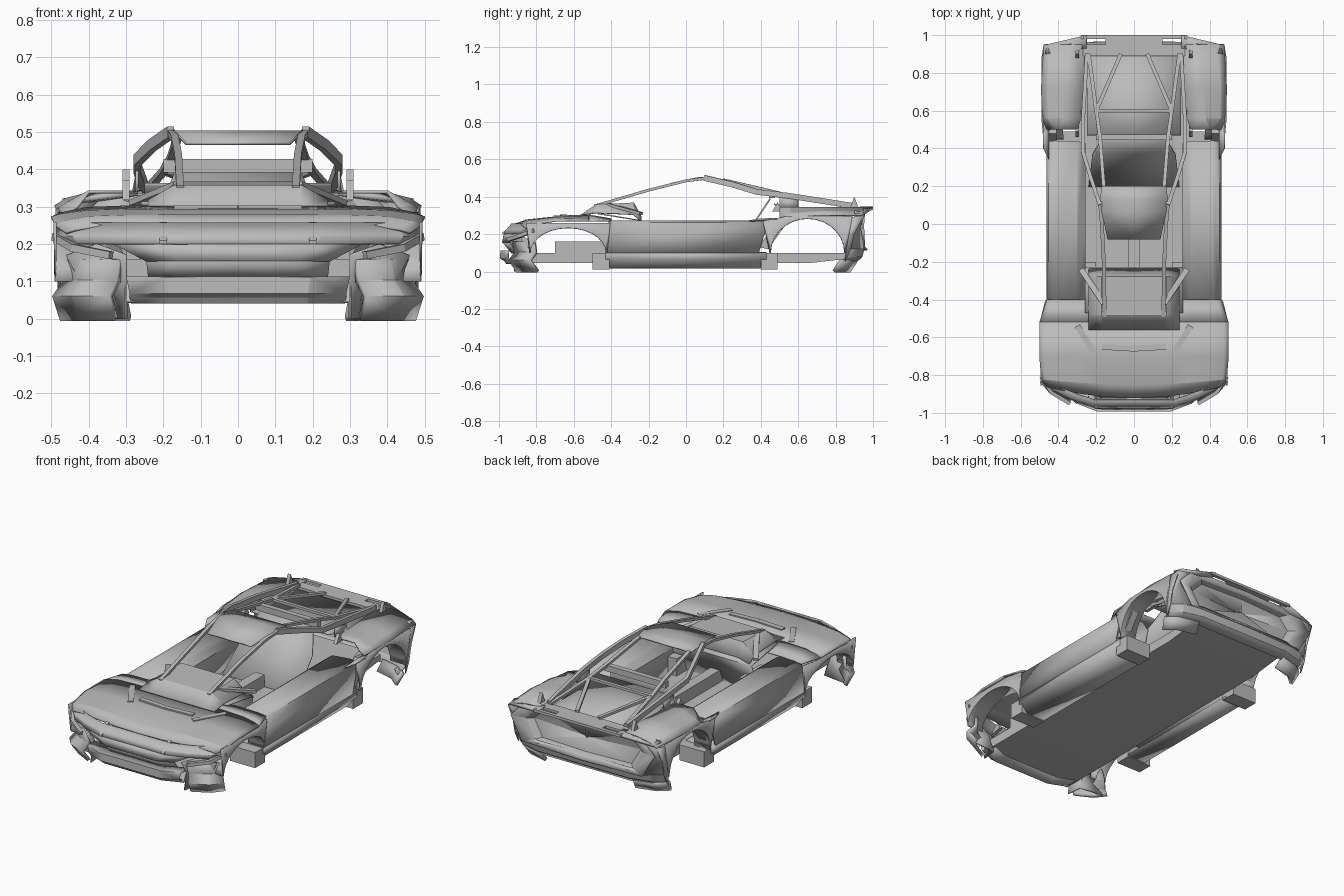
import bpy, bmesh, math
from mathutils import Vector

default_cube = bpy.data.objects.get("Cube")
if default_cube:
    bpy.data.objects.remove(default_cube, do_unlink=True)

# Shared heights, widths and stations along the car
FLOOR, BELT, DECK, ROOF = .1, .27, .34, .5
SIDE, TUNNEL, COCKPIT, SPINE = .46, .03, .26, .17
NOSE, COWL, TAIL = -.98, -.5, .95
FRONT_AXLE, REAR_AXLE = -.63, .65
SHEET = .008

paint = bpy.data.materials.new("light grey")
paint.use_nodes = True
paint.diffuse_color = (.5, .5, .5, 1)
paint.node_tree.nodes["Principled BSDF"].inputs["Base Color"].default_value = paint.diffuse_color
parts = []


def finish(name, mesh_builder, mirrored=False, thickness=None):
    """Turn a bmesh into a named object, optionally mirrored and thickened."""
    bmesh.ops.recalc_face_normals(mesh_builder, faces=mesh_builder.faces)
    mesh = bpy.data.meshes.new(name)
    mesh_builder.to_mesh(mesh)
    mesh_builder.free()
    mesh.materials.append(paint)
    obj = bpy.data.objects.new(name, mesh)
    bpy.context.collection.objects.link(obj)
    if mirrored:
        mirror = obj.modifiers.new("Mirror", "MIRROR")
        mirror.merge_threshold = SHEET / 10
    if thickness:
        solid = obj.modifiers.new("Solidify", "SOLIDIFY")
        solid.thickness = thickness
        solid.offset = 0
    parts.append(obj)


def loft(name, rows, thickness=SHEET):
    """Skin a grid of points row by row and mirror it across the car."""
    builder = bmesh.new()
    grid = [[builder.verts.new(point) for point in row] for row in rows]
    for lower, upper in zip(grid, grid[1:]):
        for a, b, c, d in zip(lower, lower[1:], upper[1:], upper):
            builder.faces.new((a, b, c, d))
    finish(name, builder, True, thickness)


def skin_rings(name, rings, mirrored):
    """Close a tube of matching rings with caps at both ends."""
    builder = bmesh.new()
    loops = [[builder.verts.new(point) for point in ring] for ring in rings]
    for near, far in zip(loops, loops[1:]):
        for a, b, c, d in zip(near, near[1:] + near[:1], far[1:] + far[:1], far):
            builder.faces.new((a, b, c, d))
    builder.faces.new(loops[0])
    builder.faces.new(loops[-1])
    finish(name, builder, mirrored)


def prism(name, profile, left, right, mirrored=True):
    """Extrude a side profile of (y, z) points across the car."""
    skin_rings(name, [[(x, y, z) for y, z in profile] for x in (left, right)], mirrored)


def box(name, left, right, front, back, bottom, top, mirrored=True):
    profile = [(front, bottom), (back, bottom), (back, top), (front, top)]
    prism(name, profile, left, right, mirrored)


def beam(name, path, width=.02, height=.015):
    """Rectangular bar swept along a path."""
    points = [Vector(point) for point in path]
    rings = []
    for i, point in enumerate(points):
        along = (points[min(i + 1, len(points) - 1)] - points[max(i - 1, 0)]).normalized()
        side = along.cross(Vector((0, 0, 1))).normalized() * width / 2
        rise = side.cross(along).normalized() * height / 2
        rings.append([point + side + rise, point + side - rise,
                      point - side - rise, point - side + rise])
    skin_rings(name, rings, True)


def wrap(name, plan, profile, thickness=SHEET):
    """Wrap a profile of (height, setback, narrowing) around a plan of (x, y) points."""
    loft(name, [[(x * narrowing, y + setback, height) for x, y in plan]
                for height, setback, narrowing in profile], thickness)


def crown(y, width, middle, edge, bow=0):
    """Cross-section of the bonnet, falling ever faster towards the wing edge."""
    fractions = [math.sin(math.pi / 2 * step / 5) for step in range(6)]
    return [(width * f, y + bow * f * f, middle + (edge - middle) * f ** 9)
            for f in fractions]


def wheel_arch(name, axle, radius, rise, margin, edge, steps=14):
    """Side panel above a wheel opening, with a lip turned inward as a liner."""
    rows = []
    for step in range(steps + 1):
        angle = math.pi * step / steps
        reach, height = -math.cos(angle), FLOOR + rise * math.sin(angle)
        outer = axle + (radius + margin) * reach
        x, top = edge(outer)
        y = axle + radius * reach
        rows.append([(x, outer, top), (x, y, height), (x - FLOOR, y, height)])
    loft(name, rows)


# Floor pan, with the tail kicked up as a diffuser
prism("floor_pan", [(-.93, .045), (.66, .045), (.88, .07), (.88, FLOOR), (-.9, FLOOR)],
      -.3, .3, False)
for name, start in (("front_outrigger", COWL), ("rear_outrigger", .4)):
    box(name, .3, SIDE, start, start + .09, .01, FLOOR)
box("front_tub", .24, .3, -.7, -.4, FLOOR, .16)

# Sills and doors
sill = [(.3, .02), (.42, .02), (SIDE, .07), (SIDE, FLOOR), (.3, FLOOR)]
loft("sill", [[(x, y, z) for x, z in sill] for y in (-.43, .43)])
door = [(SIDE, FLOOR), (SIDE, .2), (.45, .26), (.42, BELT), (.3, .26), (COCKPIT, .23), (COCKPIT, FLOOR)]
loft("door", [[(x, y + rake * (z - FLOOR), z) for x, z in door]
              for y, rake in ((-.43, .1), (0, 0), (.39, .3))])
prism("side_intake", [(.39, .13), (.44, .12), (.54, .26), (.48, BELT)], .41, .45)

# Bonnet and front wings
shoulder = crown(-.52, .5, .3, BELT)
loft("bonnet", [crown(-.92, SIDE, .25, .23, .06), crown(-.85, .49, .275, .25, .03),
                crown(-.7, .5, .29, BELT), shoulder])
loft("wing_shoulder", [shoulder[1:], crown(-.4, SIDE, .28, BELT)[1:]])
wheel_arch("front_wheel_arch", FRONT_AXLE, .205, .135, .02,
           lambda y: (.49 - max(0, y - COWL) / 4, .26))
beam("bonnet_vent", [(SPINE, -.65, .3), (0, -.66, .3)], .03, SHEET)
beam("bonnet_blade", [(.2, -.7, .295), (.3, -.54, .3)], .03, SHEET)

# Nose mask, grille, splitter and corner pods
nose = [(0, NOSE), (.22, NOSE), (.34, -.94), (.44, -.89), (.49, -.83)]
wrap("nose_mask", nose, [(.255, .05, .98), (.22, .02, 1), (.2, .01, .97)])
wrap("lower_mask", nose[:3], [(.2, .01, .97), (.155, 0, .72)])
wrap("grille", nose[:3], [(.16, 0, .72), (FLOOR, .05, .7)])
wrap("splitter", nose[:3], [(.11, .06, .88), (.11, -.01, .88), (.07, -.01, .85),
                            (.06, .01, .85), (.045, .02, .84), (.045, FLOOR, .84)])
wrap("corner_pod", nose[2:], [(.16, .02, .92), (FLOOR, .03, .94), (.06, 0, 1), (0, .04, .96)], .02)
loft("corner_duct", [[(.3, -.95, SPINE), (.38, -.89, .2), (SIDE, -.85, SPINE)],
                     [(.3, -.9, .09), (.34, -.84, FLOOR), (.4, -.83, .06)],
                     [(.3, -.92, 0), (.31, -.83, 0), (SIDE, -.81, 0)]])
prism("nose_fin", [(-.91, .26), (NOSE, .21), (NOSE, .2), (-.9, .22)], .19, .21)
beam("lamp_blade", [(.34, -.95, SPINE), (.44, -.89, .19), (.49, -.81, .22)], .02, .02)

# Cowl, dashboard and cockpit furniture
loft("cowl", [[(0, y, z), (SPINE, y, z), (SPINE + .07, y, z - drop)] for y, z, drop in
              ((-.56, .3, 0), (-.48, .355, .04), (-.28, .365, .06), (-.24, .29, .02))])
loft("dashboard", [[(x, y, z) for x in (0, COCKPIT)]
                   for y, z in ((-.47, .31), (-.23, BELT), (-.3, FLOOR))])
box("centre_tunnel", -TUNNEL, TUNNEL, -.3, .2, FLOOR, SPINE, False)
box("footwell_box", .2, .3, -.4, -.2, FLOOR, .2)
beam("cowl_blade", [(.16, -.42, .36), (.28, -.24, .31)], .03)

# Bulkhead and engine cover behind the cockpit
loft("bulkhead", [[(0, y, z), (width, y, z)] for y, z, width in
                  ((.2, FLOOR, .24), (.37, BELT, .22), (.45, .39, SPINE))])
loft("engine_cover", [[(0, y, z), (.25, y, z)] for y, z in ((.47, .36), (.62, .32), (.9, .32))])

# Roof panel and open cabin frame
frame_corner = (.2, .6, .395)
loft("roof_panel", [[(0, y, z), (width, y, z)] for y, z, width in
                    ((-.08, .47, .14), (.06, ROOF, SPINE), (.13, ROOF, .18), (.2, .49, SPINE))])
beam("windscreen_pillar", [(.155, -.49, .35), (.16, -.2, .435), (SPINE, 0, .485), (.18, .12, ROOF)])
beam("roof_rail", [(.18, .1, ROOF), (.23, .25, .465), (BELT, .38, .425), (BELT, .55, .405),
                   (.25, .9, .35)], .02, .03)
beam("rear_window_rail", [(.16, .2, .49), (.18, SIDE, .43), frame_corner])
beam("rear_crossbar", [(.2, SIDE, .41), (0, SIDE, .41)], .03, .035)
beam("deck_crossbar", [frame_corner, (0, .6, .395)])
for name, x in (("deck_brace", .07), ("outer_brace", .24)):
    beam(name, [frame_corner, (x, .9, .35)])
loft("pillar_base", [[(BELT, .5, DECK), (.28, .6, DECK)], [(BELT, .5, .4), (BELT, .6, .39)]])

# Rear wings, scoops and fins
wing = ((.5, .3, SIDE, .28), (.56, .28, .485, .29), (.72, BELT, .49, .3), (TAIL, .25, .475, .3))
loft("rear_wing", [[(inner, y, DECK), (inner + .1, y, DECK), (outer - .03, y, edge + .02),
                    (outer, y, edge)] for y, inner, outer, edge in wing])
loft("wing_scoop", [[(.45, .34, BELT), (.48, .4, .28)], [(.45, .52, .28), (.485, .56, .285)]])
wheel_arch("rear_wheel_arch", REAR_AXLE, .2, .185, .04,
           lambda y: (.485 - max(0, .54 - y) / 10, .298 - max(0, .55 - y) / 5))
for name, y, rise in (("shoulder_fin", .49, .37), ("tail_fin", .9, .4)):
    prism(name, [(y - .03, DECK - .02), (y, rise), (y + .03, DECK - .02)], .29, .31)

# Tail deck with a pair of open slots
for name, width, start, end in (("deck_front", .27, .89, TAIL), ("deck_middle", .15, TAIL, .98),
                                ("deck_lip", .28, .98, 1)):
    box(name, -width, width, start, end, DECK - .01, DECK + .005, False)
loft("deck_corner", [[(.25, .93, DECK), (.47, .9, .315)], [(.25, 1, DECK), (SIDE, TAIL, .31)]], .015)

# Rear fascia: nested outlines step into a recessed panel
outline = [(0, .1), (.34, .1), (.42, .02), (.35, -.1), (0, -.1)]
loft("tail_panel", [[(x * scale, y - x * x / 8, .225 + z * scale) for x, z in outline]
                    for scale, y in ((1.1, .97), (.9, TAIL), (.82, .92), (.02, .915))])
tail = [(0, TAIL), (.3, TAIL), (.42, .92), (.48, .87)]
wrap("rear_bumper", tail, [(.14, -.01, .97), (.12, 0, 1), (.08, -.01, .98), (.045, -.05, .94)])
loft("tail_corner", [[(.37, TAIL, .32), (.475, TAIL, .3)], [(.45, .93, .24), (.48, .89, .24)],
                     [(.38, TAIL, .12), (.48, .87, .12)]])
loft("wing_tail", [[(.475, TAIL, .3), (.485, .88, .29)], [(.48, .9, .2), (.48, .85, .19)],
                   [(.48, .88, .11), (.48, .85, .05)]])
wrap("rear_foot", tail[1:], [(.06, -.04, 1), (0, -.08, .96)], .02)

# Smooth the gentle curves and keep the creases
for obj in parts:
    obj.select_set(True)
bpy.context.view_layer.objects.active = parts[0]
bpy.ops.object.shade_smooth_by_angle(angle=math.radians(15))
